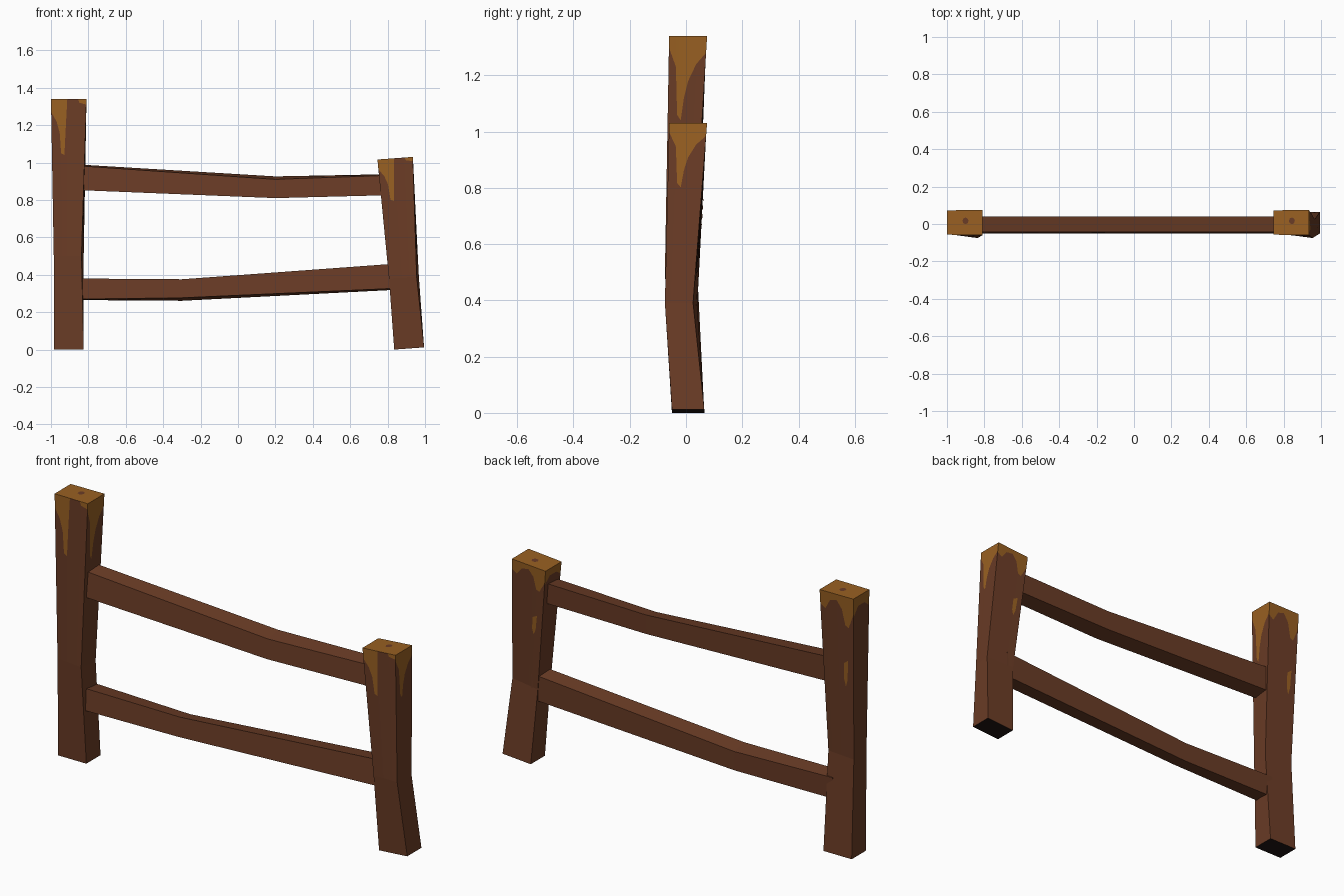
import bpy, math
from mathutils import Vector

if "Cube" in bpy.data.objects:
    bpy.data.objects.remove(bpy.data.objects["Cube"])


def material(name, rgb):
    m = bpy.data.materials.new(name)
    m.diffuse_color = (*rgb, 1)
    m.use_nodes = True
    m.node_tree.nodes["Principled BSDF"].inputs["Base Color"].default_value = m.diffuse_color
    return m


BROWN = material("brown_wood", (0.145, 0.045, 0.019))
GOLD = material("golden_cut_wood", (0.32, 0.118, 0.016))
DARK = material("dark_underside", (0.014, 0.008, 0.007))


def add_mesh(name, faces, mats):
    """Object from (points, material index) faces, shared corners merged."""
    index, verts, polys, ids = {}, [], [], []
    for pts, mat in faces:
        poly = []
        for p in pts:
            key = tuple(round(c, 5) for c in p)
            if key not in index:
                index[key] = len(verts)
                verts.append(key)
            if index[key] not in poly:
                poly.append(index[key])
        if len(poly) > 2:
            polys.append(poly)
            ids.append(mat)
    me = bpy.data.meshes.new(name)
    me.from_pydata(verts, [], polys)
    for m in mats:
        me.materials.append(m)
    me.polygons.foreach_set("material_index", ids)
    me.update()
    ob = bpy.data.objects.new(name, me)
    bpy.context.collection.objects.link(ob)
    return ob


# Post rings, counter-clockwise from front left (x, y), centred on the post
H, MID = 1.34, 0.50
BOTTOM = [(-.08, -.05), (.08, -.05), (.08, .065), (-.08, .065)]
WAIST = [(-.08, -.055), (.068, -.075), (.08, .025), (-.075, .04)]
TOP = [(-.095, -.057), (.095, -.06), (.095, .075), (-.095, .073)]

# Lower edge of the golden end on each side: (position along side, depth)
DRIPS = [
    [(0, .07), (.15, .12), (.24, .18), (.28, .29), (.38, .30), (.42, .15),
     (.46, 0), (.76, 0), (.8, .02), (1, .03)],
    [(0, .04), (.2, .11), (.27, .28), (.38, .30), (.45, .22), (.55, .16),
     (.75, .1), (1, .06)],
    [(0, .07), (.15, .09), (.3, .04), (.5, .03), (.65, .07), (.75, .15),
     (.85, .16), (.95, .11), (1, .08)],
    [(0, .1), (.3, .05), (.7, .05), (1, .08)],
]


def ring(pts, z):
    return [Vector((x, y, z)) for x, y in pts]


def post(name, origin, height, lean):
    lo, mid, hi = ring(BOTTOM, 0), ring(WAIST, MID), ring(TOP, H)

    def on_side(i, u, depth):
        j = (i + 1) % 4
        a, b = mid[i].lerp(mid[j], u), hi[i].lerp(hi[j], u)
        return b.lerp(a, depth / (H - MID))

    faces = [(lo[::-1], 2), (hi, 1)]
    for i, drip in enumerate(DRIPS):
        j = (i + 1) % 4
        faces.append(([lo[i], lo[j], mid[j], mid[i]], 0))
        for (u, d), (v, e) in zip(drip, drip[1:]):
            a, b = on_side(i, u, d), on_side(i, v, e)
            faces.append(([a, b, on_side(i, v, 0), on_side(i, u, 0)], 1))
            faces.append(([on_side(i, u, H - MID), on_side(i, v, H - MID), b, a], 0))

    # worn streak on the back and small knot on the top, as thin plates
    out = Vector((0, .003, 0))
    faces.append(([on_side(2, u, d) + out for u, d in
                   ((.69, .43), (.75, .47), (.81, .43), (.83, .33), (.69, .35))], 1))
    faces.append(([Vector((.004 + .016 * math.cos(k * math.pi / 4),
                           .017 + .018 * math.sin(k * math.pi / 4), H + .002))
                   for k in range(8)], 0))

    # shorten, lean and place
    s, c, sn = height / H, math.cos(lean), math.sin(lean)
    ox, oz = origin
    placed = [([(ox + p.x * c - p.z * s * sn, p.y, oz + p.z * s * c + p.x * sn)
                for p in pts], m) for pts, m in faces]
    return add_mesh(name, placed, [BROWN, GOLD, DARK])


def rail(name, stations):
    """Bent rail from (x, bottom, top, rise of the back edge) stations."""
    rings = [[(x, -.05, b), (x, .035, b + r), (x, .04, t + r), (x, -.042, t)]
             for x, b, t, r in stations]
    faces = [(rings[0][::-1], 0), (rings[-1], 0)]
    for a, b in zip(rings, rings[1:]):
        for i in range(4):
            j = (i + 1) % 4
            faces.append(([a[i], a[j], b[j], b[i]], 0))
    return add_mesh(name, faces, [BROWN])


# Posts
post("left_post", (-.905, 0), 1.34, 0)
post("right_post", (.915, .006), 1.02, math.radians(4.2))

# Rails
rail("upper_rail", [(-.86, .853, .983, .007), (.2, .81, .91, .016), (.82, .826, .932, .006)])
rail("lower_rail", [(-.86, .27, .38, -.005), (-.3, .277, .376, -.016), (.85, .328, .46, -.008)])

# Make every closed part face outwards
import bmesh
for ob in bpy.context.collection.objects:
    if ob.name.endswith("rail"):
        bm = bmesh.new()
        bm.from_mesh(ob.data)
        bmesh.ops.recalc_face_normals(bm, faces=bm.faces)
        bm.to_mesh(ob.data)
        bm.free()
